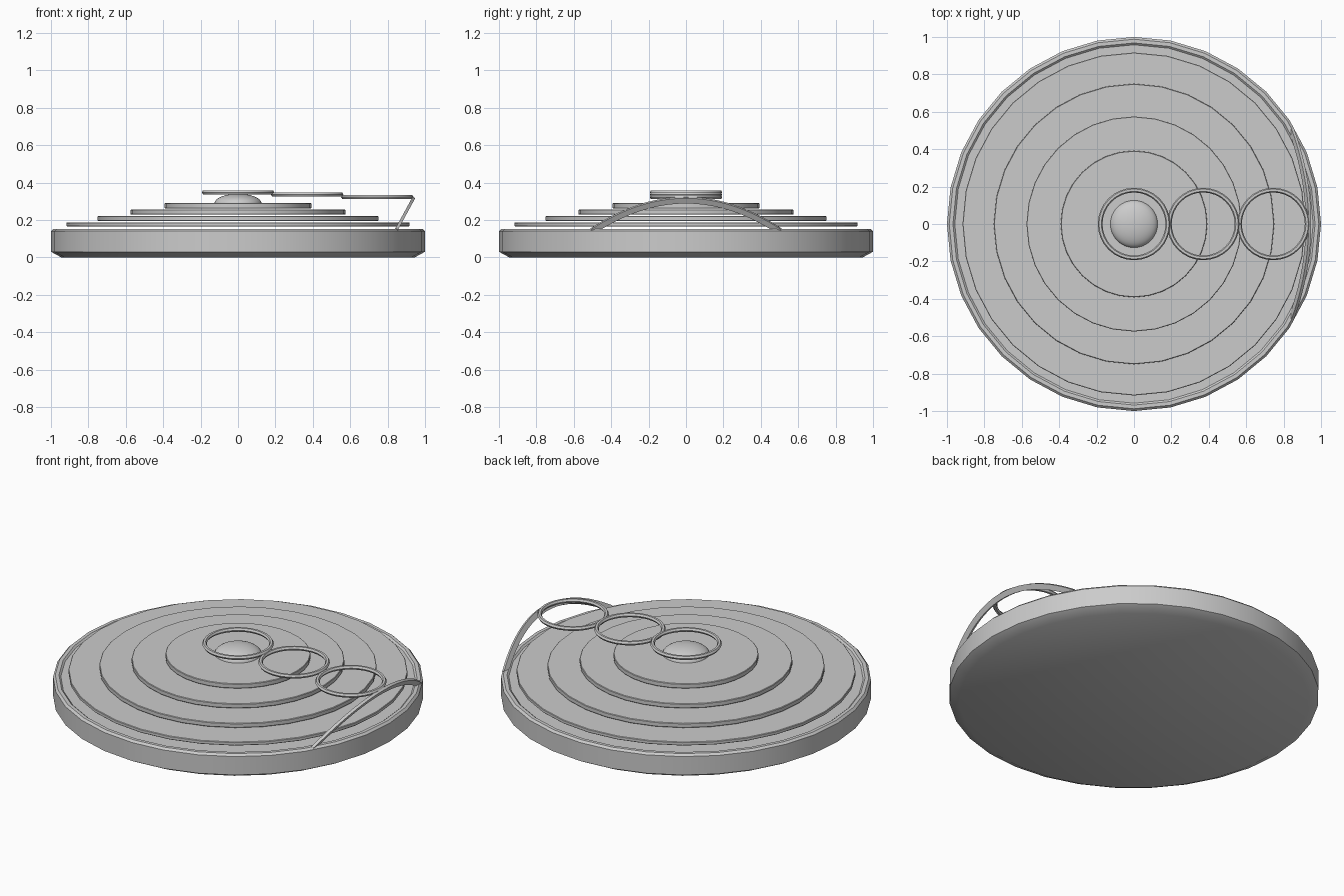
import bpy, math
from mathutils import Vector

if "Cube" in bpy.data.objects:
    bpy.data.objects.remove(bpy.data.objects["Cube"])

SIDES = 32


def make(name, verts, faces):
    mesh = bpy.data.meshes.new(name)
    mesh.from_pydata(verts, [], faces)
    obj = bpy.data.objects.new(name, mesh)
    bpy.context.collection.objects.link(obj)
    bpy.ops.object.select_all(action='DESELECT')
    obj.select_set(True)
    bpy.context.view_layer.objects.active = obj
    bpy.ops.object.shade_smooth_by_angle(angle=math.radians(30))
    return obj


def turned(name, profile, n=SIDES):
    """Solid of revolution from (radius, z) points, bottom to top, capped."""
    verts = [(r * math.cos(2 * math.pi * i / n), r * math.sin(2 * math.pi * i / n), z)
             for r, z in profile for i in range(n)]
    faces = [tuple(reversed(range(n)))]
    for k in range(len(profile) - 1):
        for i in range(n):
            j = (i + 1) % n
            faces.append((k * n + i, k * n + j, (k + 1) * n + j, (k + 1) * n + i))
    faces.append(tuple(range((len(profile) - 1) * n, len(profile) * n)))
    return make(name, verts, faces)


# Base dish with chamfered foot and shallow raised rim
turned("base", [(.945, 0), (1, .03), (1, .14), (.988, .152), (.968, .152), (.958, .143)])

# Stacked stepped discs
for i, (r, z0, z1) in enumerate([(.917, .166, .187), (.75, .194, .221),
                                 (.575, .229, .256), (.392, .262, .29)]):
    turned(f"step_disc_{i + 1}", [(r - .003, z0), (r, z0 + .003), (r, z1 - .003), (r - .003, z1)])

# Domed centre button
dome = [(.127 * math.cos(a), .287 + .053 * math.sin(a))
        for a in [math.radians(7.5 * k) for k in range(12)]]
turned("centre_dome", dome)

# Chain of three rings stepping down towards the edge
for i, (x, z) in enumerate([(0, .348), (.37, .336), (.745, .322)]):
    bpy.ops.mesh.primitive_torus_add(location=(x, 0, z), major_radius=.181, minor_radius=.0125,
                                     major_segments=SIDES, minor_segments=6)
    bpy.context.object.name = f"ring_{i + 1}"
    bpy.ops.object.shade_smooth_by_angle(angle=math.radians(30))

# Leaning arched handle: rectangular strip swept along a tilted arc
lean = Vector((.09, 0, .165))
face = Vector((lean.z, 0, -lean.x)).normalized() * .008
N = 20
verts, faces = [], []
for k in range(N + 1):
    t = -1 + 2 * k / N
    centre = Vector((.843, .5 * t, .141)) + lean * (1 - t * t)
    tangent = Vector((0, .5, 0)) - lean * 2 * t
    side = face.cross(tangent).normalized() * .016
    verts += [centre + face + side, centre - face + side, centre - face - side, centre + face - side]
    if k:
        a, b = 4 * (k - 1), 4 * k
        faces += [(a + j, a + (j + 1) % 4, b + (j + 1) % 4, b + j) for j in range(4)]
faces += [(3, 2, 1, 0), tuple(4 * N + j for j in range(4))]
make("arched_handle", verts, faces)
bpy.ops.object.mode_set(mode='EDIT')
bpy.ops.mesh.select_all(action='SELECT')
bpy.ops.mesh.normals_make_consistent(inside=False)
bpy.ops.object.mode_set(mode='OBJECT')
